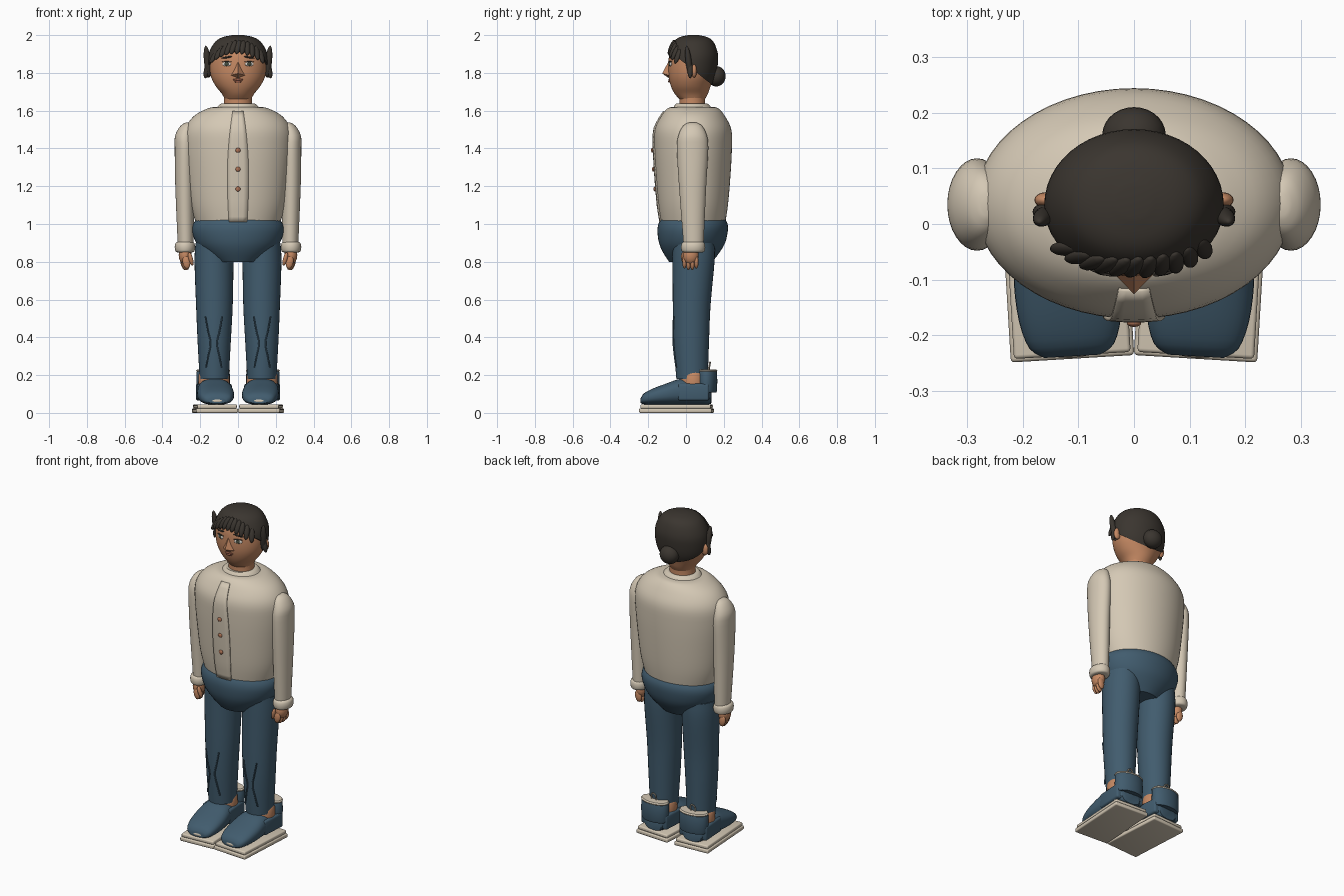
import bpy, bmesh, math
from mathutils import Matrix, Vector, Euler

if "Cube" in bpy.data.objects:
    bpy.data.objects.remove(bpy.data.objects["Cube"], do_unlink=True)


def material(name, r, g, b):
    m = bpy.data.materials.new(name)
    m.use_nodes = True
    m.diffuse_color = (r, g, b, 1)
    m.node_tree.nodes["Principled BSDF"].inputs["Base Color"].default_value = (r, g, b, 1)
    return m


cream = material("cream cloth", .66, .58, .46)
denim = material("denim blue", .053, .107, .156)
skin = material("skin", .56, .25, .125)
hair = material("dark hair", .043, .036, .029)
copper = material("copper", .42, .17, .09)
white = material("eye white", .75, .72, .66)
iris = material("iris green", .06, .075, .05)
lip = material("lip", .30, .10, .06)


def make(name, bm, mat):
    bmesh.ops.recalc_face_normals(bm, faces=bm.faces)
    me = bpy.data.meshes.new(name)
    bm.to_mesh(me)
    bm.free()
    me.materials.append(mat)
    ob = bpy.data.objects.new(name, me)
    bpy.context.collection.objects.link(ob)
    return ob


def refine(rings, k):
    """Catmull-Rom interpolation between rings."""
    out = []
    for i in range(len(rings) - 1):
        p = [rings[max(i - 1, 0)], rings[i], rings[i + 1], rings[min(i + 2, len(rings) - 1)]]
        for j in range(k):
            t = j / k
            out.append(tuple(b + .5 * t * (c - a + t * (2*a - 5*b + 4*c - d + t * (3*(b - c) + d - a)))
                             for a, b, c, d in zip(*p)))
    return out + [rings[-1]]


def loft_mesh(rings, n=40, k=3, power=2, along_y=False):
    """Closed skin over rings of (position, centre u, centre v, radius u, radius v)."""
    bm = bmesh.new()
    rows = []
    for t, cu, cv, ru, rv in refine(rings, k):
        row = []
        for i in range(n):
            a = 2 * math.pi * i / n
            c, s = math.cos(a), math.sin(a)
            u = cu + ru * math.copysign(abs(c) ** (2 / power), c)
            v = cv + rv * math.copysign(abs(s) ** (2 / power), s)
            row.append(bm.verts.new((u, t, v) if along_y else (u, v, t)))
        rows.append(row)
    for a, b in zip(rows, rows[1:]):
        for i in range(n):
            bm.faces.new((a[i], a[(i + 1) % n], b[(i + 1) % n], b[i]))
    bm.faces.new(rows[0])
    bm.faces.new(rows[-1])
    return bm


def loft(name, mat, rings, **kw):
    return make(name, loft_mesh(rings, **kw), mat)


def ball(name, mat, loc, size, rot=(0, 0, 0), seg=20):
    bm = bmesh.new()
    m = Matrix.LocRotScale(Vector(loc), Euler(rot), Vector(size))
    bmesh.ops.create_uvsphere(bm, u_segments=seg, v_segments=seg // 2, radius=1, matrix=m)
    return make(name, bm, mat)


def box(name, mat, loc, size, bevel):
    bm = bmesh.new()
    bmesh.ops.create_cube(bm, size=1, matrix=Matrix.LocRotScale(Vector(loc), None, Vector(size)))
    bmesh.ops.bevel(bm, geom=bm.edges[:], offset=bevel, segments=3, profile=.5, affect='EDGES')
    return make(name, bm, mat)


def tube(name, mat, points, radius):
    cu = bpy.data.curves.new(name, 'CURVE')
    cu.dimensions = '3D'
    cu.bevel_depth = radius
    cu.bevel_resolution = 1
    sp = cu.splines.new('BEZIER')
    sp.bezier_points.add(len(points) - 1)
    for bp, p in zip(sp.bezier_points, points):
        bp.co = p
        bp.handle_left_type = bp.handle_right_type = 'AUTO'
    cu.materials.append(mat)
    ob = bpy.data.objects.new(name, cu)
    bpy.context.collection.objects.link(ob)
    return ob


def front_y(rings, x, z):
    """Front surface of a lofted body at x and z."""
    t, cu, cv, ru, rv = min(refine(rings, 16), key=lambda r: abs(r[0] - z))
    return cv - rv * math.sqrt(max(0, 1 - (x / ru) ** 2))


# Shirt body, collar, front placket and buttons
torso = [(.99, 0, .037, .218, .168), (1.1, 0, .037, .25, .185), (1.25, 0, .037, .27, .198),
         (1.4, 0, .037, .284, .206), (1.5, 0, .037, .28, .203), (1.57, 0, .037, .235, .17),
         (1.612, 0, .037, .16, .135), (1.62, 0, .037, .11, .1)]
loft("shirt_body", cream, torso, n=56, k=4)
loft("collar", cream, [(1.6, 0, .033, .125, .11), (1.625, 0, .033, .105, .095),
                       (1.638, 0, .03, .088, .082), (1.636, 0, .03, .07, .07)], k=2)
bm = bmesh.new()
rows = []
for i in range(21):
    t = i / 20
    z = 1.01 + .585 * t
    half = .048 + .01 * math.sin(math.pi * t) - .02 * t ** 3
    rows.append([bm.verts.new((x, front_y(torso, x, z) - .003, z))
                 for x in (half * (j - 2) / 2 for j in range(5))])
for a, b in zip(rows, rows[1:]):
    for j in range(4):
        bm.faces.new((a[j], a[j + 1], b[j + 1], b[j]))
placket = make("shirt_placket", bm, cream)
placket.modifiers.new("thickness", 'SOLIDIFY').thickness = .008
placket.modifiers["thickness"].offset = 0
for z in (1.185, 1.29, 1.39):
    ball("button", copper, (0, front_y(torso, 0, z) - .009, z), (.013, .007, .013))

# Trouser hips
loft("trouser_hips", denim, [(.8, 0, .025, .12, .115), (.85, 0, .028, .18, .15), (.9, 0, .032, .222, .175),
                             (.96, 0, .035, .243, .186), (1.0, 0, .037, .238, .183),
                             (1.03, 0, .037, .215, .168)], n=48)

# Neck, head and ears
loft("neck", skin, [(1.57, 0, .033, .085, .075), (1.63, 0, .033, .074, .068), (1.7, 0, .033, .075, .07)], k=2)
head = [(1.66, 0, .033, .07, .067), (1.69, 0, .028, .086, .088), (1.73, 0, .025, .118, .105),
        (1.78, 0, .029, .143, .121), (1.84, 0, .033, .152, .127), (1.9, 0, .037, .147, .124),
        (1.95, 0, .04, .116, .1), (1.978, 0, .04, .075, .068), (1.99, 0, .04, .02, .02)]
loft("head", skin, head, n=48, k=4)

# Hair cap cut by a sloping plane from fringe to nape
shell = [(z + .01 * (z > 1.9), cx, cy, rx + .009, ry + .008) for z, cx, cy, rx, ry in head]
bm = loft_mesh(shell, n=48, k=4)
bmesh.ops.bisect_plane(bm, geom=bm.verts[:] + bm.edges[:] + bm.faces[:], plane_co=(0, -.1, 1.925),
                       plane_no=(0, -.19, -.24), clear_outer=True)
bmesh.ops.holes_fill(bm, edges=[e for e in bm.edges if e.is_boundary])
make("hair_cap", bm, hair)
ball("hair_bun", hair, (0, .16, 1.782), (.057, .05, .054), seg=28)

# Fringe locks fanned over the forehead
for i in range(11):
    x = -.125 + .025 * i
    z = 1.938 - 3.2 * x * x
    ball("fringe_lock", hair, (x, front_y(shell, x, z) + .002, z), (.016, .011, .042),
         (-.4, .25 - x * 1.5, math.atan2(x, .15)), seg=14)

# Nose
bm = bmesh.new()
v = [bm.verts.new(p) for p in ((0, -.09, 1.865), (-.045, -.08, 1.785), (.045, -.08, 1.785),
                               (0, -.126, 1.797), (0, -.085, 1.768))]
for f in ((0, 1, 3), (0, 3, 2), (1, 4, 3), (3, 4, 2), (0, 2, 4, 1)):
    bm.faces.new([v[i] for i in f])
make("nose", bm, skin)
y = front_y(head, 0, 1.757)
ball("upper_lip", lip, (0, y, 1.764), (.028, .006, .006))
ball("lower_lip", lip, (0, y, 1.754), (.02, .007, .006))


def lathe_turn(ob, s):
    """Toe-in turn of a foot part about its own leg."""
    turn = Matrix.Translation((s * .125, 0, 0)) @ Matrix.Rotation(-s * .06, 4, 'Z')
    if ob.type == 'MESH':
        ob.data.transform(turn)
    else:
        ob.matrix_world = turn


for s, side in ((1, "left"), (-1, "right")):
    # Eyes and brows
    x = s * .06
    turn = (0, 0, s * .3)
    y = front_y(head, x, 1.847)
    ball(side + "_eye", white, (x, y, 1.847), (.024, .005, .012), turn)
    ball(side + "_iris", iris, (x, y - .003, 1.847), (.011, .005, .011), turn)
    ball(side + "_lash", hair, (x, y - .001, 1.859), (.027, .006, .003), turn)
    ball(side + "_brow", hair, (x, front_y(head, x, 1.882), 1.882), (.03, .006, .005), (0, s * .15, s * .3))

    # Ear and the side lock in front of it
    ball(side + "_ear", skin, (s * .158, .043, 1.81), (.021, .014, .035))
    ball(side + "_side_lock", hair, (s * .162, .014, 1.86), (.018, .016, .085), (.12, s * .1, 0))
    ball(side + "_lock_tip", hair, (s * .165, .022, 1.815), (.015, .014, .045), (0, s * -.2, 0))

    # Sleeve, cuff and hand
    loft(side + "_sleeve", cream, [(1.537, s * .265, .035, .012, .02), (1.52, s * .27, .035, .034, .05),
         (1.47, s * .281, .035, .051, .075), (1.4, s * .282, .035, .053, .083),
         (1.2, s * .282, .035, .05, .072), (.89, s * .277, .04, .042, .053)], n=32)
    loft(side + "_cuff", cream, [(.85, s * .281, .038, .04, .05), (.856, s * .281, .038, .05, .06),
         (.878, s * .281, .038, .054, .064), (.898, s * .281, .038, .05, .06),
         (.906, s * .281, .038, .04, .05)], n=32)
    ball(side + "_palm", skin, (s * .28, .025, .835), (.034, .042, .05))
    for i in range(4):
        ball(side + "_finger", skin, (s * (.285 - .004 * i), .055 - .021 * i, .79 + .004 * (i - 1.5) ** 2),
             (.021, .012, .036), (0, s * .15, 0), seg=14)
    ball(side + "_thumb", skin, (s * .25, -.012, .815), (.012, .013, .037), (.15, s * .25, 0), seg=14)

    # Trouser leg with two shin creases
    leg = [(.9, s * .125, .04, .1, .112), (.8, s * .127, .04, .103, .111), (.57, s * .125, .03, .097, .1),
           (.38, s * .126, .028, .088, .094), (.18, s * .126, .032, .077, .083)]
    loft(side + "_trouser_leg", denim, leg, n=36, k=4)
    for d in (-1, 1):
        tube(side + "_shin_crease", denim,
             [(s * .128 + d * w, front_y(leg, 0, z) + .004 - .006 * math.sin((z - .24) * 11.6), z)
              for w, z in ((.045, .51), (.03, .43), (.018, .37), (.03, .3), (.042, .24))], .004)

    # Ankle, shoe, toe cap, heel cuff and layered sole
    foot = [
        loft(side + "_ankle", skin, [(.13, 0, .04, .083, .075), (.2, 0, .04, .082, .07),
                                     (.22, 0, .04, .07, .06)], n=32, k=2),
        loft(side + "_shoe", denim, [(-.238, 0, .065, .05, .015), (-.22, 0, .075, .076, .03),
             (-.17, 0, .087, .092, .044), (-.1, 0, .1, .097, .057), (-.03, 0, .112, .091, .068),
             (.05, 0, .11, .083, .066), (.11, 0, .1, .078, .056), (.132, 0, .09, .06, .042)],
             n=36, power=2.5, along_y=True),
        ball(side + "_toe_cap", cream, (0, -.2, .064), (.074, .041, .021)),
        box(side + "_heel_panel", denim, (0, .045, .11), (.182, .165, .09), .012),
        loft(side + "_heel_cuff", denim, [(.11, 0, .112, .08, .046), (.12, 0, .112, .088, .053),
             (.215, 0, .112, .088, .053), (.222, 0, .112, .08, .047)], n=36, k=2),
        loft(side + "_cuff_rim", cream, [(.217, 0, .112, .086, .051), (.224, 0, .112, .09, .054),
             (.231, 0, .112, .084, .048)], n=36, k=2),
        tube(side + "_pull_tab", cream, [(-.015, .12, .225), (-.01, .127, .265), (.01, .127, .265),
                                         (.015, .12, .225)], .004),
        box(side + "_outsole", cream, (0, -.05, .012), (.222, .385, .024), .007),
        box(side + "_midsole", cream, (0, -.05, .034), (.21, .373, .022), .007)]
    for ob in foot:
        lathe_turn(ob, s)

# Smooth shading with crisp edges kept
bpy.ops.object.select_all(action='DESELECT')
for ob in bpy.context.collection.objects:
    if ob.type == 'MESH':
        ob.select_set(True)
        bpy.context.view_layer.objects.active = ob
bpy.ops.object.shade_smooth_by_angle(angle=math.radians(40))
